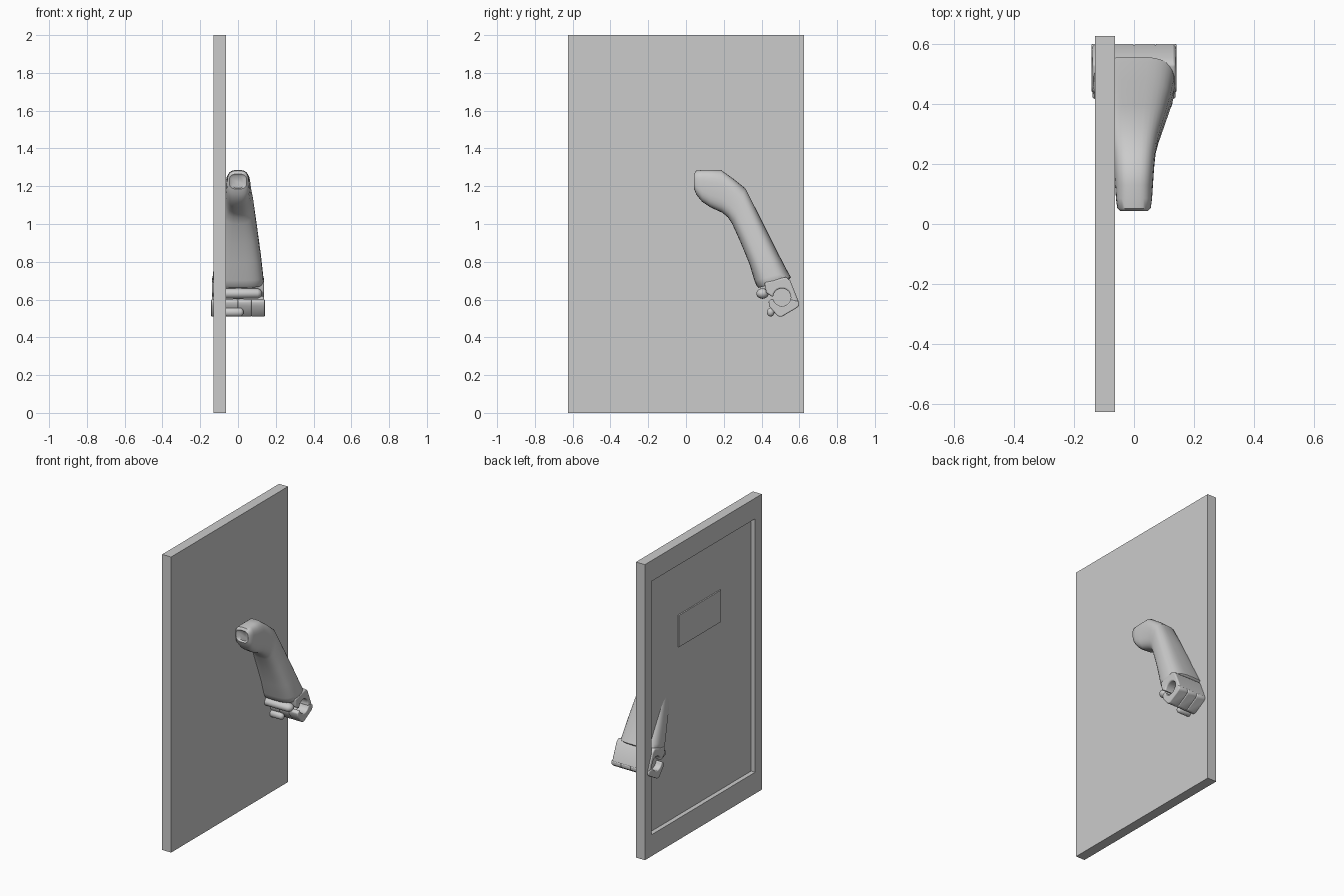
import bpy, bmesh, math
from mathutils import Vector

if "Cube" in bpy.data.objects:
    bpy.data.objects.remove(bpy.data.objects["Cube"])

grey = bpy.data.materials.new("plain_grey")
grey.diffuse_color = (0.6, 0.6, 0.6, 1)
grey.use_nodes = True
grey.node_tree.nodes["Principled BSDF"].inputs["Base Color"].default_value = grey.diffuse_color


def finish(name, bm, smooth=None, bevel=0):
    bmesh.ops.recalc_face_normals(bm, faces=bm.faces)
    me = bpy.data.meshes.new(name)
    bm.to_mesh(me)
    bm.free()
    ob = bpy.data.objects.new(name, me)
    bpy.context.collection.objects.link(ob)
    me.materials.append(grey)
    if bevel:
        mod = ob.modifiers.new("round", 'BEVEL')
        mod.width, mod.segments = bevel, 3
        mod.limit_method, mod.angle_limit = 'ANGLE', math.radians(35)
    if smooth:
        bpy.ops.object.select_all(action='DESELECT')
        ob.select_set(True)
        bpy.context.view_layer.objects.active = ob
        bpy.ops.object.shade_smooth_by_angle(angle=math.radians(smooth))
    return ob


def box(lo, hi):
    bm = bmesh.new()
    bmesh.ops.create_cube(bm, size=1)
    lo, hi = Vector(lo), Vector(hi)
    for v in bm.verts:
        v.co = (lo + hi) / 2 + v.co * (hi - lo)
    return bm


def prism(name, pts, x0, x1, bevel):
    """Extrude a (y, z) outline along x."""
    bm = bmesh.new()
    face = bm.faces.new([bm.verts.new((x0, y, z)) for y, z in pts])
    out = bmesh.ops.extrude_face_region(bm, geom=[face])
    for v in out["geom"]:
        if isinstance(v, bmesh.types.BMVert):
            v.co.x = x1
    return finish(name, bm, 50, bevel)


def loft(name, rings, power, smooth, n=32):
    """Skin rounded-box sections: centre, half axis and half width in x."""
    bm = bmesh.new()
    loops = []
    for c, axis, w in rings:
        loop = []
        for i in range(n):
            t = 2 * math.pi * i / n
            a, b = math.cos(t), math.sin(t)
            a = math.copysign(abs(a) ** (2 / power), a)
            b = math.copysign(abs(b) ** (2 / power), b)
            loop.append(bm.verts.new(c + axis * b + Vector((w * a, 0, 0))))
        loops.append(loop)
    for p, q in zip(loops, loops[1:]):
        for i in range(n):
            j = (i + 1) % n
            bm.faces.new((p[i], p[j], q[j], q[i]))
    bm.faces.new(loops[0])
    bm.faces.new(loops[-1])
    return finish(name, bm, smooth)


def capsule(name, y, z, x0, x1, ry, rz):
    """Rounded bar lying along x."""
    bm = bmesh.new()
    bmesh.ops.create_uvsphere(bm, u_segments=20, v_segments=12, radius=1)
    half = (x1 - x0) / 2 - ry
    for v in bm.verts:
        x, yy, zz = v.co
        shift = half if zz > 0.01 else -half if zz < -0.01 else 0
        v.co = ((x0 + x1) / 2 + zz * ry + shift, y + x * ry, z + yy * rz)
    return finish(name, bm, 60)


# Door slab with a recessed panel on its -x side
bm = box((-0.13, -0.625, 0), (-0.063, 0.625, 2))
side = min(bm.faces, key=lambda f: f.calc_center_median().x)
bmesh.ops.inset_individual(bm, faces=[side], thickness=0.1)
rim = list(side.verts)
for v in rim:
    v.co.z = 0.145 if v.co.z < 1 else 1.86
inner = bmesh.ops.extrude_face_region(bm, geom=[side])["geom"]
for v in inner:
    if isinstance(v, bmesh.types.BMVert):
        v.co.x = -0.1
if side.is_valid:
    bm.faces.remove(side)
finish("door", bm)

# Raised blank plate on the panel
finish("door_plate", box((-0.109, -0.22, 1.285), (-0.0995, 0.23, 1.5)))

# Sleeved arm: lower point, upper point, half width
sections = [
    ((0.058, 1.19), (0.054, 1.255), 0.030),
    ((0.043, 1.185), (0.043, 1.265), 0.046),
    ((0.055, 1.155), (0.052, 1.282), 0.056),
    ((0.085, 1.118), (0.085, 1.286), 0.060),
    ((0.13, 1.088), (0.13, 1.286), 0.063),
    ((0.192, 1.06), (0.185, 1.286), 0.067),
    ((0.222, 1.035), (0.25, 1.24), 0.072),
    ((0.245, 1.0), (0.315, 1.188), 0.082),
    ((0.29, 0.90), (0.395, 1.03), 0.102),
    ((0.335, 0.79), (0.475, 0.87), 0.122),
    ((0.362, 0.70), (0.54, 0.745), 0.134),
    ((0.375, 0.67), (0.556, 0.718), 0.136),
    ((0.385, 0.662), (0.548, 0.708), 0.130),
    ((0.41, 0.67), (0.525, 0.705), 0.110),
]
rings = []
for lo, up, w in sections:
    lo, up = Vector((0, *lo)), Vector((0, *up))
    rings.append(((lo + up) / 2, (up - lo) / 2, w))
loft("sleeved_arm", rings, 3, 55)


# Fist curled around a round hole
def arc(a0, a1, n):
    return [(0.508 + 0.047 * math.cos(math.radians(a0 + (a1 - a0) * i / n)),
             0.612 + 0.047 * math.sin(math.radians(a0 + (a1 - a0) * i / n)))
            for i in range(n + 1)]


palm = [(0.425, 0.635), (0.415, 0.69), (0.53, 0.72), (0.552, 0.70),
        (0.598, 0.585), (0.585, 0.575)] + arc(-20, 180, 10)
prism("palm", palm, -0.138, 0.138, 0.009)

finger = [(0.598, 0.59), (0.599, 0.568), (0.585, 0.555), (0.505, 0.508),
          (0.485, 0.512), (0.44, 0.565), (0.437, 0.59), (0.45, 0.602)] + arc(192, 345, 8)
for i in range(4):
    x0 = -0.142 + i * 0.071
    prism("finger_%d" % (i + 1), finger, x0, x0 + 0.071, 0.009)

# Thumb base bar under the cuff and thumb tip below the fingers
capsule("thumb_base", 0.405, 0.632, -0.125, 0.128, 0.033, 0.028)
capsule("thumb_tip", 0.448, 0.533, -0.075, 0.03, 0.02, 0.023)
